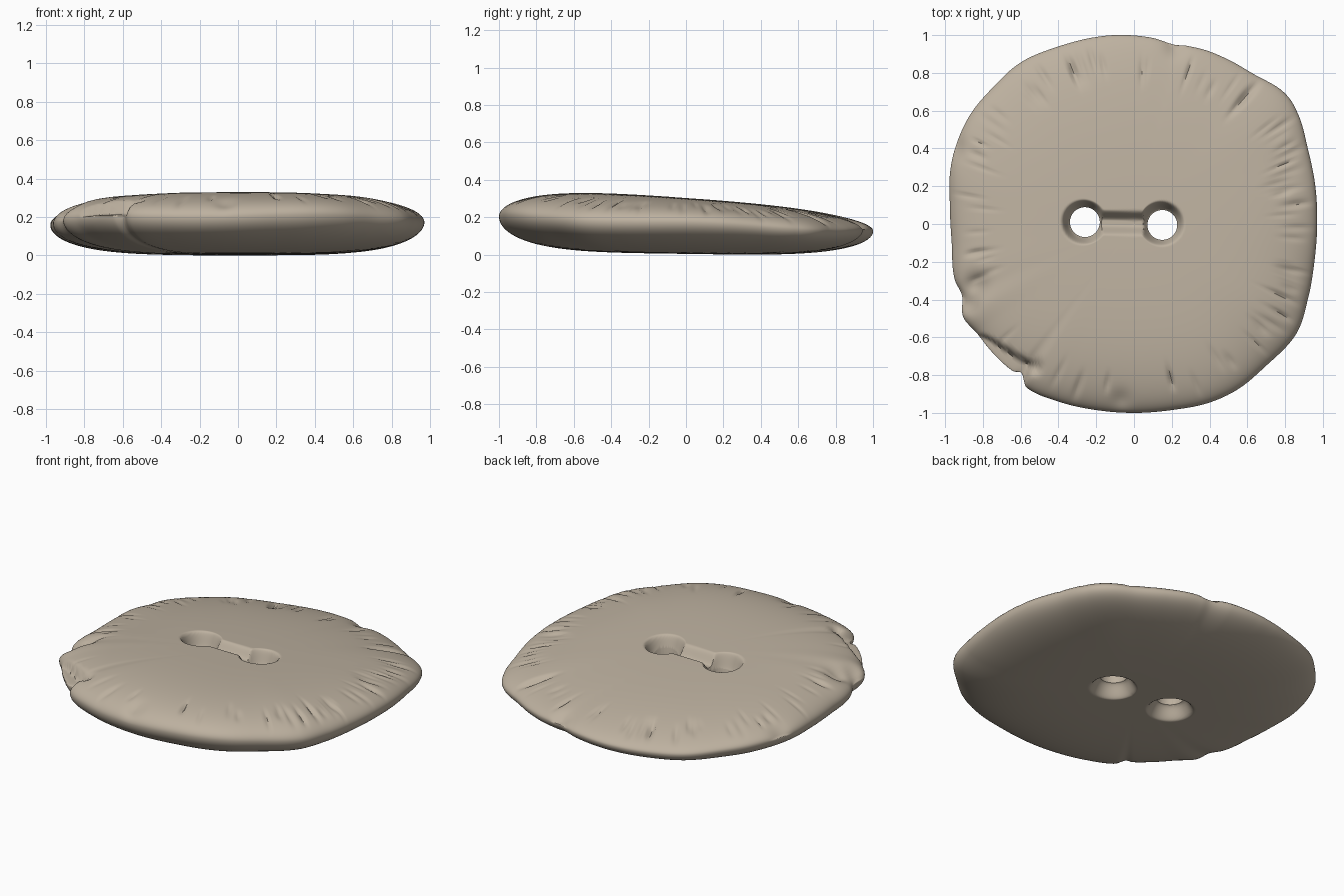
import bpy, bmesh, math, random
from mathutils import Vector

if "Cube" in bpy.data.objects:
    bpy.data.objects.remove(bpy.data.objects["Cube"], do_unlink=True)

random.seed(4)
SEGMENTS, INNER, OUTER, CORE = 480, 44, 28, 0.42
HOLES = [Vector((-0.26, 0.01)), Vector((0.15, -0.005))]
RECESSES = [Vector((-0.265, 0.01)), Vector((0.145, 0.003))]

# Worn outline seen from above, counter-clockwise
OUTLINE = [(.97, 0), (.96, .2), (.92, .4), (.86, .6), (.79, .7), (.64, .79), (.5, .87),
           (.38, .92), (.27, .945), (.21, .95), (.1, .985), (-.1, 1), (-.23, .985),
           (-.4, .94), (-.6, .855), (-.75, .72), (-.86, .59), (-.93, .45), (-.97, .3),
           (-.975, .1), (-.965, -.1), (-.95, -.29), (-.91, -.38), (-.905, -.49),
           (-.83, -.58), (-.75, -.68), (-.64, -.78), (-.595, -.79), (-.57, -.865),
           (-.4, -.94), (-.2, -.985), (0, -1), (.2, -.985), (.4, -.945), (.55, -.875),
           (.7, -.75), (.86, -.58), (.92, -.4), (.955, -.2)]
POLAR = [(math.atan2(y, x) % math.tau, math.hypot(x, y)) for x, y in OUTLINE]


def outline_radius(angle):
    """Smooth interpolation of the outline in polar form."""
    n = len(POLAR)
    i = max(k for k in range(n) if POLAR[k][0] <= angle)
    a0, a1 = POLAR[i][0], POLAR[i + 1][0] if i + 1 < n else math.tau
    t = (angle - a0) / (a1 - a0)
    p, q, r, s = (POLAR[(i + k) % n][1] for k in (-1, 0, 1, 2))
    return q + t / 2 * (r - p + t * (2 * p - 5 * q + 4 * r - s + t * (3 * (q - r) + s - p)))


def fade(value, start, end):
    """Smooth step from one at start to zero at end."""
    t = min(max((value - start) / (end - start), 0), 1)
    return 1 - t * t * (3 - 2 * t)


def segment_distance(p, a, b):
    t = min(max((p - a).dot(b - a) / (b - a).length_squared, 0), 1)
    return (p - a - (b - a) * t).length


# Radial wrinkles: angle, angular width, middle, half length, depth
creases = [(random.uniform(0, math.tau), random.uniform(.008, .02), random.uniform(.8, .9),
            random.uniform(.06, .13), random.uniform(.004, .012)) for _ in range(85)]
creases.append((.85, .02, .86, .16, .025))

# Dents in the worn edge: x, y, size, depth
DENTS = [(-.84, -.32, .06, .035), (-.88, -.42, .05, .03), (-.52, -.76, .03, .03),
         (-.95, .4, .06, .02), (.22, .93, .05, .02), (-.07, -.93, .05, .015)]
CHIP_START, CHIP_END = Vector((-.82, -.56)), Vector((-.48, -.76))


def chip_depth(p):
    """Broken ledge on the front right edge."""
    axis = (CHIP_END - CHIP_START).normalized()
    along = (p - CHIP_START).dot(axis)
    out = (p - CHIP_START).dot(Vector((axis.y, -axis.x)))
    return .055 * (1 - fade(out, 0, .03)) * (1 - fade(along, 0, .08)) * fade(along, .31, .36)


def heights(p, s, local):
    """Top and bottom height of the disc at a point; s is 0 in the middle, 1 at the rim."""
    x, y = p
    dome = math.sqrt(max(1 - s ** 4, 0))
    ripple = s ** 6 * .008 * math.sin(5 * math.atan2(y, x) + 1)
    middle = .168 - .042 * y + ripple
    top = middle + dome * (.137 - .03 * y - .02 * y * y)
    bottom = middle - dome * (.162 - .028 * y)
    # Recess around the holes, with a thread channel between them
    if s < .6:
        near = min((p - c).length for c in RECESSES)
        channel = segment_distance(p, *RECESSES)
        top -= max(.1 * fade(near, .07, .122), .06 * fade(channel, .01, .07))
        bottom += .08 * fade(min((p - c).length for c in HOLES), .075, .14)
    # Edge wear
    if s > .6:
        wear = chip_depth(p)
        for dx, dy, size, depth in DENTS:
            wear += depth * math.exp(-((x - dx) ** 2 + (y - dy) ** 2) / size ** 2)
        for offset, width, mid, half, depth in local:
            wear += depth * math.exp(-(offset / width) ** 2) * fade(abs(s - mid), 0, half)
        top -= min(wear, (top - middle) * .8)
    return top, bottom


# Button disc built from concentric rings on both sides
top_mid, bottom_mid = heights(Vector((0, 0)), 0, [])
verts = [(0, 0, top_mid), (0, 0, bottom_mid)]
rings = INNER + OUTER
upper, lower = [[] for _ in range(rings)], [[] for _ in range(rings)]
for j in range(SEGMENTS):
    angle = math.tau * j / SEGMENTS
    rim = outline_radius(angle)
    local = []
    for c in creases:
        offset = (angle - c[0] + math.pi) % math.tau - math.pi
        if abs(offset) < 3 * c[1]:
            local.append((offset,) + c[1:])
    for k in range(rings):
        if k < INNER:
            r = CORE * (k + 1) / INNER
        else:
            r = CORE + (rim - CORE) * math.sin((k - INNER + 1) / OUTER * math.pi / 2)
        p = Vector((r * math.cos(angle), r * math.sin(angle)))
        top, bottom = heights(p, min(r / rim, 1), local)
        upper[k].append(len(verts))
        verts.append((p.x, p.y, top))
        if k < rings - 1:
            lower[k].append(len(verts))
            verts.append((p.x, p.y, bottom))
lower[-1] = upper[-1]

faces = []
for j in range(SEGMENTS):
    n = (j + 1) % SEGMENTS
    faces.append((0, upper[0][j], upper[0][n]))
    faces.append((1, lower[0][n], lower[0][j]))
    for k in range(rings - 1):
        faces.append((upper[k][j], upper[k + 1][j], upper[k + 1][n], upper[k][n]))
        faces.append((lower[k][n], lower[k + 1][n], lower[k + 1][j], lower[k][j]))

floor = min(v[2] for v in verts)
mesh = bpy.data.meshes.new("button_disc")
mesh.from_pydata([(x, y, z - floor) for x, y, z in verts], [], faces)
button = bpy.data.objects.new("button_disc", mesh)
bpy.context.collection.objects.link(button)

# Thread holes
bm = bmesh.new()
for hole in HOLES:
    made = bmesh.ops.create_cone(bm, cap_ends=True, segments=64, radius1=.079,
                                 radius2=.079, depth=1)
    bmesh.ops.translate(bm, verts=made["verts"], vec=hole.to_3d())
cut_mesh = bpy.data.meshes.new("hole_cutter")
bm.to_mesh(cut_mesh)
bm.free()
cutter = bpy.data.objects.new("hole_cutter", cut_mesh)
bpy.context.collection.objects.link(cutter)
cutter.hide_render = True

cut = button.modifiers.new("thread_holes", "BOOLEAN")
cut.operation, cut.solver, cut.object = "DIFFERENCE", "EXACT", cutter
bpy.ops.object.select_all(action="DESELECT")
button.select_set(True)
bpy.context.view_layer.objects.active = button
bpy.ops.object.modifier_apply(modifier=cut.name)
bpy.data.objects.remove(cutter, do_unlink=True)

# Worn beige material
beige = bpy.data.materials.new("worn_beige")
beige.use_nodes = True
colour = (.51, .44, .35, 1)
beige.diffuse_color = colour
beige.node_tree.nodes["Principled BSDF"].inputs["Base Color"].default_value = colour
button.data.materials.clear()
button.data.materials.append(beige)
bpy.ops.object.shade_smooth_by_angle(angle=math.radians(50))
